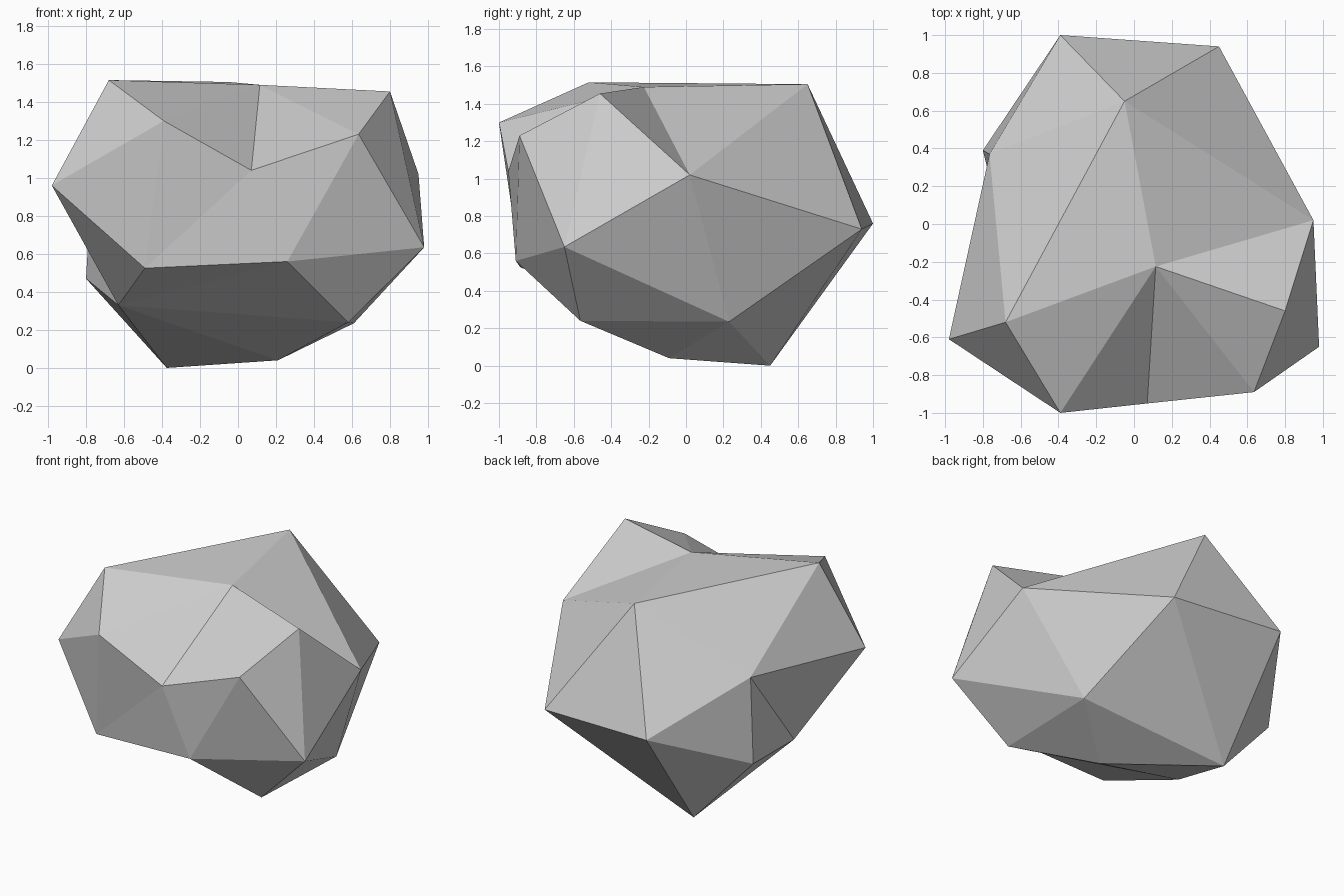
import bpy, bmesh

cube = bpy.data.objects.get("Cube")
if cube:
    bpy.data.objects.remove(cube, do_unlink=True)

# Stone colour
stone = bpy.data.materials.new("stone_grey")
stone.use_nodes = True
grey = (0.63, 0.63, 0.63, 1)
stone.diffuse_color = grey
stone.node_tree.nodes["Principled BSDF"].inputs["Base Color"].default_value = grey

# Corners of the boulder
corners = {
    # crown
    "crown_back": (-.05, .65, 1.505), "crown_mid": (.115, -.225, 1.49),
    "crown_right": (-.68, -.52, 1.515), "crown_left": (.8, -.46, 1.455),
    # front
    "brow_right": (-.39, -1, 1.3), "notch": (.07, -.95, 1.04),
    "brow_left": (.635, -.89, 1.23), "chin_right": (-.49, -.885, .525),
    "chin_left": (.26, -.91, .56),
    # sides
    "cheek_right": (-.98, -.61, .96), "cheek_left": (.98, -.65, .635),
    "side_left": (.95, .02, 1.02), "side_right": (-.765, .37, 1.065),
    "flank_right": (-.8, .39, .47),
    # back
    "back_right": (-.39, 1, .76), "back_left": (.45, .94, .73),
    # underside
    "base_right": (-.63, -.31, .33), "base_foot": (-.375, .45, 0),
    "base_mid": (.21, -.09, .04), "base_front": (.58, -.565, .24),
    "base_left": (.61, .23, .235),
}

bm = bmesh.new()
vert = {name: bm.verts.new(co) for name, co in corners.items()}


def fan(centre, rim, closed=False):
    """Facets spreading from one corner to a rim of neighbours."""
    names = rim.split()
    ends = names[1:] + names[:1] if closed else names[1:]
    for a, b in zip(names, ends):
        bm.faces.new((vert[centre], vert[a], vert[b]))


# Top facets, around the crown
fan("crown_mid", "crown_right brow_right notch brow_left crown_left side_left crown_back", True)
fan("crown_right", "cheek_right brow_right")
# Right side facets
fan("side_right", "crown_back back_right flank_right base_right cheek_right crown_right", True)
# Left side and back facets
fan("side_left", "crown_back back_left base_left cheek_left crown_left")
fan("crown_back", "back_right back_left")
fan("brow_left", "cheek_left crown_left")
# Front facets
fan("chin_left", "chin_right notch brow_left cheek_left base_front base_right", True)
fan("chin_right", "base_right cheek_right brow_right notch")
# Underside facets
fan("base_foot", "flank_right back_right back_left base_left base_mid base_right", True)
fan("base_front", "cheek_left base_left base_mid base_right")

bmesh.ops.recalc_face_normals(bm, faces=bm.faces[:])
mesh = bpy.data.meshes.new("boulder")
bm.to_mesh(mesh)
bm.free()
mesh.materials.append(stone)
boulder = bpy.data.objects.new("boulder", mesh)
bpy.context.collection.objects.link(boulder)
